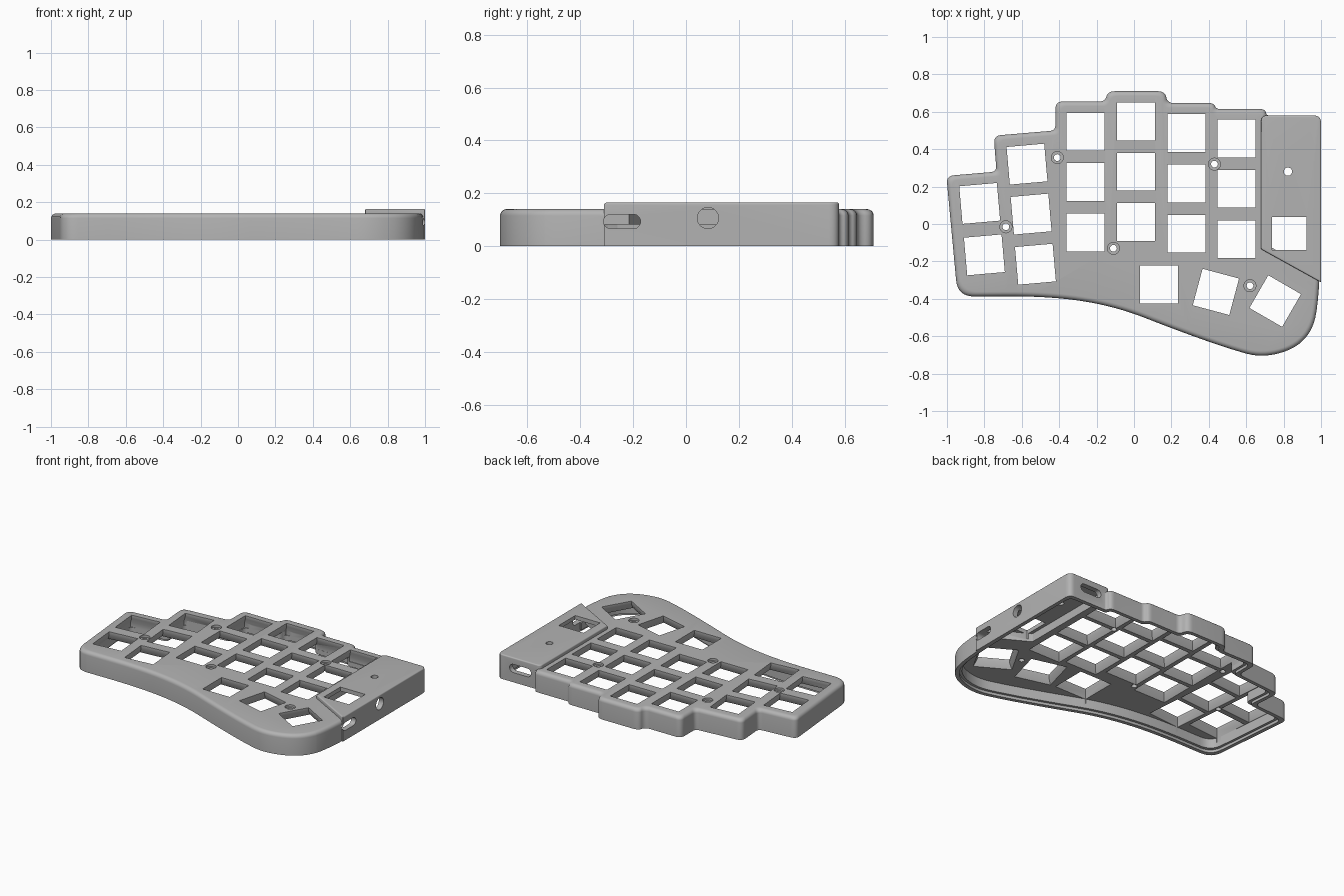
import bpy, bmesh, math
from mathutils import Vector

if "Cube" in bpy.data.objects:
    bpy.data.objects.remove(bpy.data.objects["Cube"])

grey = bpy.data.materials.new("case_grey")
grey.diffuse_color = (0.45, 0.45, 0.45, 1)
grey.use_nodes = True
grey.node_tree.nodes["Principled BSDF"].inputs["Base Color"].default_value = grey.diffuse_color


def inset(pts, d):
    """Move the edges of a counter-clockwise control polygon inward by d."""
    out, n = [], len(pts)
    for i, (x, y, r) in enumerate(pts):
        p = Vector((x, y))
        a = (p - Vector(pts[i - 1][:2])).normalized()
        b = (Vector(pts[(i + 1) % n][:2]) - p).normalized()
        na, nb = Vector((-a.y, a.x)), Vector((-b.y, b.x))
        q = p + (na + nb) * (d / (1 + na.dot(nb)))
        out.append((q.x, q.y, r))
    return out


def rounded(pts, seg=8):
    """Round each control corner; third value is the rounding length."""
    out, n = [], len(pts)
    for i, (x, y, r) in enumerate(pts):
        p = Vector((x, y))
        ends = []
        for q in (pts[i - 1], pts[(i + 1) % n]):
            v = Vector(q[:2]) - p
            ends.append(p + v.normalized() * min(r, 0.495 * v.length))
        for k in range(seg + 1):
            t = k / seg
            out.append(ends[0] * (1 - t) ** 2 + p * 2 * t * (1 - t) + ends[1] * t * t)
    return out


def ring(pts2d, z):
    return [Vector((p[0], p[1], z)) for p in pts2d]


def circle(x, y, r, n=32):
    return [(x + r * math.cos(2 * math.pi * k / n), y + r * math.sin(2 * math.pi * k / n)) for k in range(n)]


def square(x, y, deg, hx, hy):
    c, s = math.cos(math.radians(deg)), math.sin(math.radians(deg))
    return [(x + c * u - s * v, y + s * u + c * v)
            for u, v in ((-hx, -hy), (hx, -hy), (hx, hy), (-hx, hy))]


def pill(w, h, n=12):
    """Horizontal slot outline, centred."""
    pts = []
    for side in (1, -1):
        for k in range(n + 1):
            a = -math.pi / 2 + math.pi * k / n
            pts.append((side * ((w - h) / 2 + h / 2 * math.cos(a)), side * h / 2 * math.sin(a)))
    return pts


def loft(name, solids):
    """Each solid is a list of rings joined by quads and capped."""
    bm = bmesh.new()
    for rings in solids:
        vs = [[bm.verts.new(p) for p in r] for r in rings]
        n = len(vs[0])
        for a, b in zip(vs, vs[1:]):
            for i in range(n):
                bm.faces.new((a[i], a[(i + 1) % n], b[(i + 1) % n], b[i]))
        bm.faces.new(vs[0][::-1])
        bm.faces.new(vs[-1])
    bmesh.ops.recalc_face_normals(bm, faces=bm.faces)
    me = bpy.data.meshes.new(name)
    bm.to_mesh(me)
    bm.free()
    me.materials.append(grey)
    ob = bpy.data.objects.new(name, me)
    bpy.context.collection.objects.link(ob)
    return ob


def boolean(target, tool, op):
    m = target.modifiers.new(tool.name, 'BOOLEAN')
    m.operation, m.object, m.solver = op, tool, 'EXACT'
    bpy.context.view_layer.objects.active = target
    bpy.ops.object.modifier_apply(modifier=m.name)
    bpy.data.objects.remove(tool)


def shell(pts, top, r):
    """Upright walls with a rounded top edge."""
    rings = [ring(rounded(pts), 0)]
    for k in range(6):
        a = math.pi / 2 * k / 5
        rings.append(ring(rounded(inset(pts, r * (1 - math.cos(a)))), top - r + r * math.sin(a)))
    return rings


# Case outline: front curve, right side, stepped back, left side
outline = [
    (-0.943, -0.388, 0.09), (-0.45, -0.385, 1), (-0.10, -0.44, 1), (0.22, -0.565, 1),
    (0.50, -0.665, 1), (0.70, -0.72, 1), (0.92, -0.64, 1), (0.999, -0.43, 1),
    (0.999, 0.578, 0.04), (0.71, 0.578, 0.02), (0.70, 0.615, 0.03), (0.44, 0.615, 0.02),
    (0.425, 0.647, 0.03), (0.18, 0.647, 0.03), (0.165, 0.71, 0.04), (-0.14, 0.71, 0.04),
    (-0.155, 0.655, 0.03), (-0.42, 0.655, 0.04), (-0.42, 0.50, 0.03), (-0.75, 0.472, 0.04),
    (-0.735, 0.28, 0.03), (-1.003, 0.257, 0.04)]
# Raised controller cover
cover = [(0.68, -0.135, 0.005), (1.0, -0.312, 0.005), (1.0, 0.58, 0.04), (0.68, 0.58, 0.03)]

case = loft("keyboard_case", [shell(outline, 0.14, 0.025)])
boolean(case, loft("cover", [shell(cover, 0.165, 0.008)]), 'UNION')

# Hollow underside with a ledge for a base plate
wide, tight = rounded(inset(outline, 0.025)), rounded(inset(outline, 0.042))
boolean(case, loft("cavity", [[ring(wide, -0.1), ring(wide, 0.018), ring(tight, 0.0181),
                               ring(tight, 0.082)]]), 'DIFFERENCE')
bay = rounded(inset(cover, 0.035))
boolean(case, loft("controller_bay", [[ring(bay, -0.1), ring(bay, 0.138)]]), 'DIFFERENCE')

# Key openings: straight lip, then flared below
keys = [(-0.825, 0.11, 5), (-0.80, -0.165, 5),
        (-0.572, 0.32, 5), (-0.55, 0.053, 5), (-0.527, -0.215, 5),
        (0.134, -0.323, 0), (0.438, -0.363, -15), (0.755, -0.412, -30)]
for x, top in ((-0.26, 0.493), (0.01, 0.548), (0.28, 0.486), (0.548, 0.457)):
    keys += [(x, top - 0.269 * k, 0) for k in range(3)]
cuts = []
for x, y, a in keys:
    cuts.append([ring(square(x, y, a, h, h), z)
                 for z, h in ((0.05, 0.12), (0.082, 0.12), (0.118, 0.101), (0.25, 0.101))])
# Cover window and reset hole
cuts.append([ring(square(0.83, -0.05, 0, 0.093, 0.088), z) for z in (0.1, 0.25)])
cuts.append([ring(circle(0.823, 0.28, 0.022), z) for z in (0.1, 0.25)])
# Side slot, round side port and back slot
cuts.append([[Vector((x, -0.242 + u, 0.093 + v)) for u, v in pill(0.14, 0.054)] for x in (0.9, 1.1)])
cuts.append([[Vector((x, 0.083 + u, 0.106 + v)) for u, v in circle(0, 0, 0.04)] for x in (0.94, 1.1)])
cuts.append([[Vector((0.83 + u, y, 0.093 + v)) for u, v in pill(0.16, 0.056)] for y in (0.52, 0.7)])
boolean(case, loft("openings", cuts), 'DIFFERENCE')

# Counterbored screw holes
screws = []
for x, y in ((-0.41, 0.355), (-0.685, -0.015), (-0.11, -0.13), (0.43, 0.32), (0.62, -0.33)):
    screws.append([ring(circle(x, y, r), z)
                   for z, r in ((0.04, 0.018), (0.125, 0.018), (0.1251, 0.032), (0.2, 0.032))])
boolean(case, loft("screw_holes", screws), 'DIFFERENCE')

bpy.ops.object.select_all(action='DESELECT')
case.select_set(True)
bpy.context.view_layer.objects.active = case
bpy.ops.object.shade_smooth_by_angle(angle=math.radians(30))
